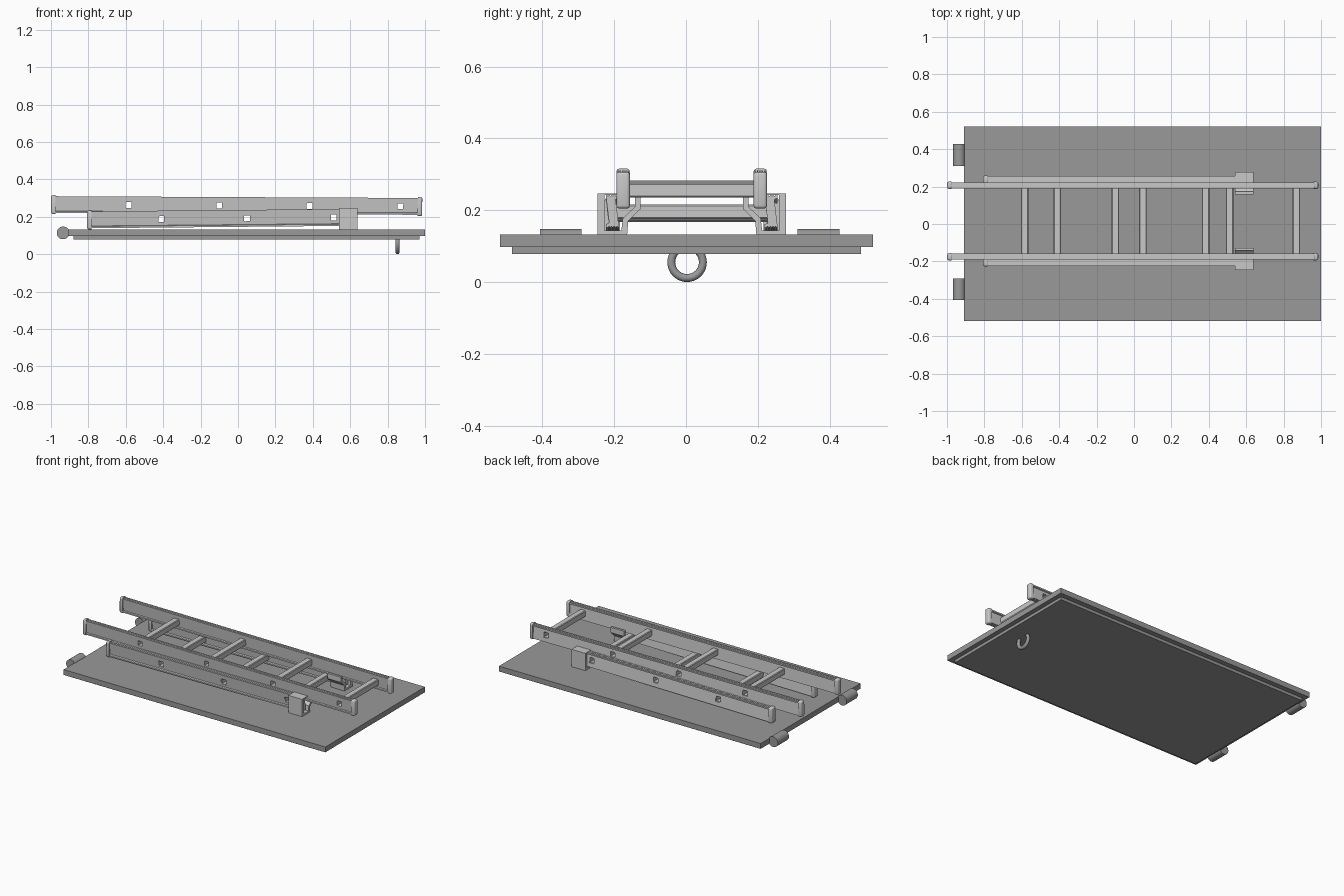
import bpy, bmesh, math
from mathutils import Matrix

if "Cube" in bpy.data.objects:
    bpy.data.objects.remove(bpy.data.objects["Cube"])

MID_Y = 0.016  # centre line of the ladder


def material(name, value):
    m = bpy.data.materials.new(name)
    m.diffuse_color = (value, value, value, 1)
    m.use_nodes = True
    m.node_tree.nodes["Principled BSDF"].inputs["Base Color"].default_value = m.diffuse_color
    return m


DARK = material("dark grey", 0.32)
LIGHT = material("light grey", 0.58)


def finish(bm, name, mat, smooth=False):
    bmesh.ops.recalc_face_normals(bm, faces=bm.faces[:])
    me = bpy.data.meshes.new(name)
    bm.to_mesh(me)
    bm.free()
    me.materials.append(mat)
    ob = bpy.data.objects.new(name, me)
    bpy.context.collection.objects.link(ob)
    if smooth:
        bpy.ops.object.select_all(action='DESELECT')
        ob.select_set(True)
        bpy.context.view_layer.objects.active = ob
        bpy.ops.object.shade_smooth_by_angle(angle=math.radians(35))
    return ob


def add_box(bm, x0, x1, y0, y1, z0, z1):
    m = Matrix.Translation(((x0 + x1) / 2, (y0 + y1) / 2, (z0 + z1) / 2))
    m = m @ Matrix.Diagonal((x1 - x0, y1 - y0, z1 - z0, 1))
    return bmesh.ops.create_cube(bm, size=1, matrix=m)


def box(name, mat, *dims):
    bm = bmesh.new()
    add_box(bm, *dims)
    return finish(bm, name, mat)


def extrude_x(bm, pts, x0, x1):
    """Extrude a (y, z) profile along x."""
    f = bm.faces.new([bm.verts.new((x0, y, z)) for y, z in pts])
    r = bmesh.ops.extrude_face_region(bm, geom=[f])
    vs = [v for v in r["geom"] if isinstance(v, bmesh.types.BMVert)]
    bmesh.ops.translate(bm, verts=vs, vec=(x1 - x0, 0, 0))


def rail_profile(half_w, half_h):
    """I-beam section with fine ridges on both flanges."""
    n, depth, web, flange = 5, 0.003, 0.009, 0.009
    step = 2 * half_w / n
    top = []
    for i in range(n):
        y = -half_w + i * step
        top += [(y, half_h), (y + step * 0.6, half_h)]
        if i < n - 1:
            top += [(y + step * 0.6, half_h - depth), (y + step, half_h - depth)]
    top[-1] = (half_w, half_h)
    side = [(half_w, half_h - flange), (web, half_h - flange - 0.003)]
    upper = top + side
    return upper + [(-y, -z) for y, z in upper]


def octagon(half, chamfer):
    h, c = half, half - chamfer
    return [(h, -c), (h, c), (c, h), (-c, h), (-h, c), (-h, -c), (-c, -h), (c, -h)]


def add_rung(bm, x, half_len):
    """Hollow square tube lying along y."""
    loops = []
    for y, pts in ((-half_len, octagon(0.02, 0.004)), (half_len, octagon(0.02, 0.004)),
                   (half_len, octagon(0.0155, 0.002)), (-half_len, octagon(0.0155, 0.002))):
        loops.append([bm.verts.new((x + a, y, b)) for a, b in pts])
    for k in range(4):
        p, q = loops[k], loops[(k + 1) % 4]
        for i in range(8):
            j = (i + 1) % 8
            bm.faces.new((p[i], p[j], q[j], q[i]))


def ladder(prefix, x0, x1, z_left, z_right, half_gap, half_w, half_h, rungs, caps):
    cx = (x0 + x1) / 2
    slope = (z_right - z_left) / (x1 - x0)
    place = (Matrix.Translation((cx, MID_Y, (z_left + z_right) / 2))
             @ Matrix.Rotation(-math.atan(slope), 4, 'Y'))
    # rung socket cutter
    bm = bmesh.new()
    for x in rungs:
        add_box(bm, x - cx - 0.018, x - cx + 0.018, -0.4, 0.4, -0.018, 0.018)
    cutter = finish(bm, prefix + "_socket_cutter", LIGHT)
    cutter.matrix_world = place
    cutter.hide_render = True
    cutter.hide_viewport = True
    # side rails
    for s, side in ((-1, "front"), (1, "back")):
        bm = bmesh.new()
        extrude_x(bm, [(y + s * half_gap, z) for y, z in rail_profile(half_w, half_h)],
                  x0 - cx, x1 - cx)
        rail = finish(bm, f"{prefix}_{side}_rail", LIGHT)
        rail.matrix_world = place
        mod = rail.modifiers.new("sockets", 'BOOLEAN')
        mod.operation = 'DIFFERENCE'
        mod.solver = 'EXACT'
        mod.object = cutter
        # rounded end caps
        for end in caps:
            bm = bmesh.new()
            xe = (x0 if end < 0 else x1) - cx
            w, h = half_w + 0.003, half_h + 0.006
            add_box(bm, xe - 0.012, xe + 0.012, s * half_gap - w, s * half_gap + w, -h, h)
            edges = [e for e in bm.edges
                     if all((v.co.x - xe) * end > 0 for v in e.verts)
                     or abs(e.verts[0].co.x - e.verts[1].co.x) > 0.01]
            bmesh.ops.bevel(bm, geom=edges, offset=0.009, segments=3, profile=0.5,
                            affect='EDGES')
            cap = finish(bm, f"{prefix}_{side}_cap", LIGHT, True)
            cap.matrix_world = place
    # rungs
    bm = bmesh.new()
    for x in rungs:
        add_rung(bm, x - cx, half_gap + 0.0105)
    finish(bm, prefix + "_rungs", LIGHT).matrix_world = place


# base plate and lower panel
box("base_plate", DARK, -0.91, 1.0, -0.518, 0.521, 0.097, 0.132)
box("under_panel", DARK, -0.88, 0.97, -0.485, 0.488, 0.078, 0.098)

# hinge barrels
for y, side in ((-0.349, "front"), (0.369, "back")):
    bm = bmesh.new()
    m = Matrix.Translation((-0.935, y, 0.114)) @ Matrix.Rotation(math.pi / 2, 4, 'X')
    bmesh.ops.create_cone(bm, cap_ends=True, segments=32, radius1=0.034, radius2=0.034,
                          depth=0.116, matrix=m)
    finish(bm, side + "_hinge", DARK, True)

# pull ring under the plate
bpy.ops.mesh.primitive_torus_add(major_radius=0.044, minor_radius=0.011,
                                 major_segments=40, minor_segments=14,
                                 location=(0.853, 0.003, 0.055),
                                 rotation=(0, math.pi / 2, 0))
ring = bpy.context.object
ring.name = "pull_ring"
ring.data.materials.append(DARK)
bpy.ops.object.shade_smooth_by_angle(angle=math.radians(60))

# two ladder sections
ladder("upper", -0.987, 0.973, 0.265, 0.2555, 0.191, 0.016, 0.045,
       (-0.585, -0.1, 0.383, 0.868), (-1, 1))
ladder("lower", -0.795, 0.625, 0.184, 0.197, 0.221, 0.0185, 0.045,
       (-0.41, 0.048, 0.512), (-1,))

# clamp brackets around the lower rails
BRACKET = [(0.262, 0.131), (0.262, 0.246), (0.198, 0.246), (0.198, 0.2425), (0.2425, 0.2425),
           (0.2425, 0.144), (0.196, 0.144), (0.192, 0.177), (0.158, 0.21), (0.158, 0.237),
           (0.143, 0.237), (0.143, 0.203), (0.177, 0.17), (0.18, 0.131)]
for s, side in ((-1, "front"), (1, "back")):
    bm = bmesh.new()
    extrude_x(bm, [(MID_Y + s * y, z) for y, z in BRACKET], 0.54, 0.64)
    finish(bm, side + "_bracket", LIGHT)
